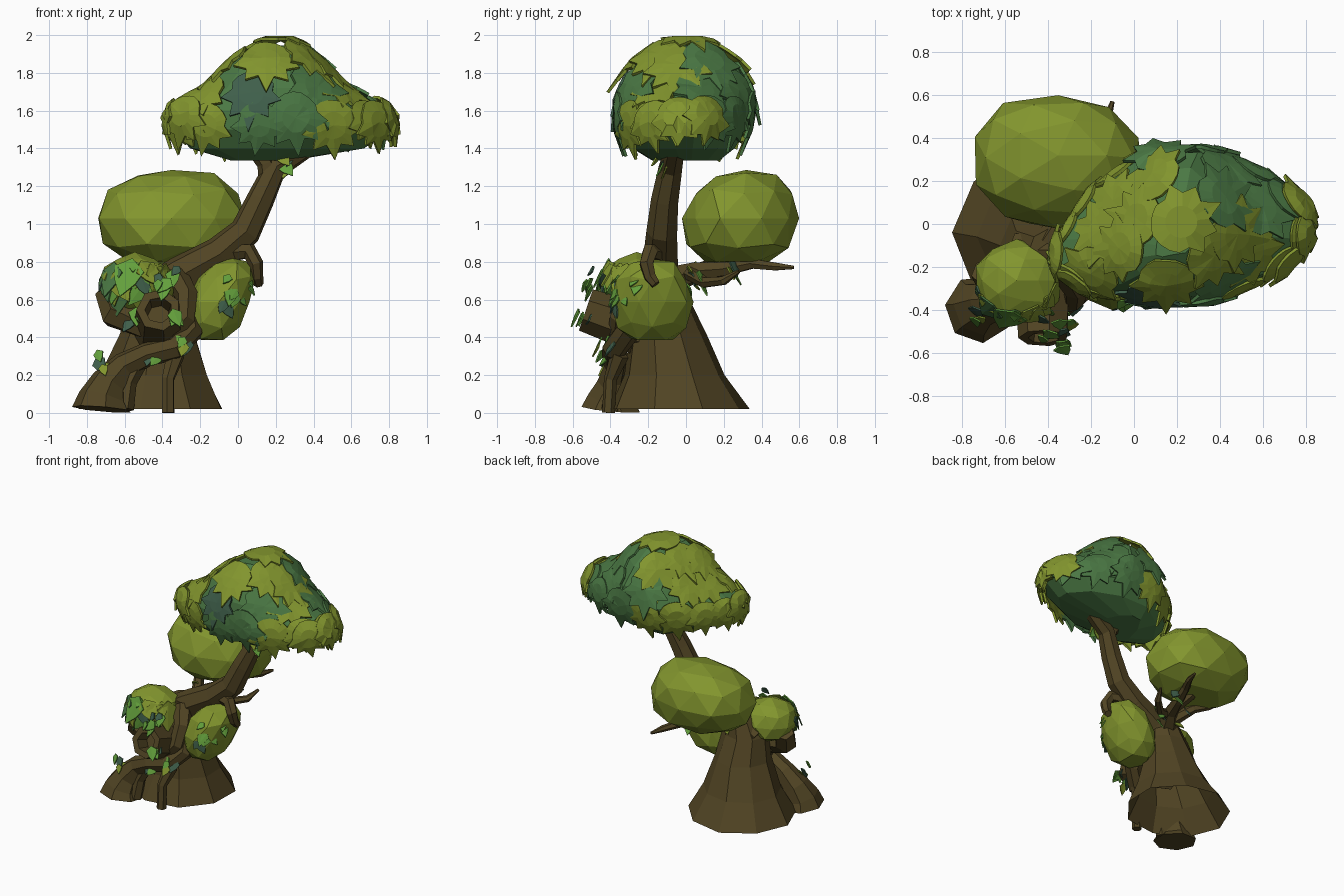
import bpy, bmesh, math, random
from mathutils import Vector as V
from mathutils.bvhtree import BVHTree

if "Cube" in bpy.data.objects:
    bpy.data.objects.remove(bpy.data.objects["Cube"])
random.seed(7)

def material(name, c):
    m = bpy.data.materials.new(name)
    m.diffuse_color = (*c, 1)
    m.use_nodes = True
    m.node_tree.nodes["Principled BSDF"].inputs["Base Color"].default_value = m.diffuse_color
    return m

BARK = material("bark brown", (.082, .058, .017))
OLIVE = material("olive leaf", (.223, .300, .027))
GREEN = material("mid green leaf", (.070, .190, .058))
TEAL = material("dark teal leaf", (.050, .115, .070))
BRIGHT = material("bright ivy", (.125, .350, .045))
LEAF_MATS = [OLIVE, GREEN, TEAL, BRIGHT]

def finish(bm, name, mats, recalc=True):
    if recalc:
        bmesh.ops.recalc_face_normals(bm, faces=bm.faces)
    me = bpy.data.meshes.new(name)
    bm.to_mesh(me)
    bm.free()
    for m in mats:
        me.materials.append(m)
    ob = bpy.data.objects.new(name, me)
    bpy.context.collection.objects.link(ob)
    return ob

def loft(rings, bottom=True):
    """Skin a stack of equal-sized point rings and cap the ends."""
    bm = bmesh.new()
    rows = [[bm.verts.new((p.x, p.y, max(p.z, 0))) for p in r] for r in rings]
    n = len(rows[0])
    for a, b in zip(rows, rows[1:]):
        for i in range(n):
            bm.faces.new((a[i], a[(i+1) % n], b[(i+1) % n], b[i]))
    if bottom:
        bm.faces.new(rows[0][::-1])
    bm.faces.new(rows[-1])
    bmesh.ops.recalc_face_normals(bm, faces=bm.faces)
    return bm

def tube(name, pts, sides=6, hollow=False):
    """Tapered limb through points (x, y, z, radius)."""
    P = [V(p[:3]) for p in pts]
    rings, u = [], None
    for i, p in enumerate(P):
        t = (P[min(i+1, len(P)-1)] - P[max(i-1, 0)]).normalized()
        if u is None:
            u = t.cross(V((0, 0, 1)) if abs(t.z) < .9 else V((0, 1, 0)))
        u = (u - t * u.dot(t)).normalized()
        w = t.cross(u)
        rings.append([p + (u * math.cos(a) + w * math.sin(a)) * pts[i][3]
                      for a in (2*math.pi*k/sides for k in range(sides))])
    if hollow:  # fold the rim inwards
        t = (P[-1] - P[-2]).normalized()
        for s, d in ((.62, 0), (.5, -.1)):
            rings.append([P[-1] + (q - P[-1]) * s + t * d for q in rings[len(P)-1]])
    return finish(loft(rings), name, [BARK])

def egg_rings(rows, sides, lean=0, pinch=0, jit=0):
    out = []
    for z, cx, cy, rx, ry in rows:
        r = []
        for k in range(sides):
            a = 2*math.pi*(k+.5)/sides
            c, s, j = math.cos(a), math.sin(a), 1 + random.uniform(-jit, jit)
            r.append(V((cx + rx*c*j, cy + ry*s*abs(s)**pinch*j - lean*min(c, 0)**2, z)))
        out.append(r)
    return out

# Flared trunk, open underneath
finish(loft(egg_rings([(.02, -.45, -.04, .395, .38), (.2, -.44, -.06, .285, .275),
                       (.42, -.42, -.1, .20, .205), (.6, -.42, -.13, .165, .15),
                       (.76, -.38, -.13, .11, .11)], 9, 0, 0, .03), False), "trunk", [BARK])

# Limbs, roots and branches
tube("leaning_branch", [(-.52, -.15, .58, .12), (-.3, -.14, .73, .105), (-.1, -.13, .84, .095),
     (.04, -.125, .96, .085), (.12, -.11, 1.13, .075), (.2, -.08, 1.3, .065), (.42, -.05, 1.44, .05)], 7)
tube("upper_fork", [(.16, -.09, 1.22, .05), (.15, -.09, 1.32, .05), (.08, -.08, 1.42, .05)])
tube("hook_branch", [(-.12, -.1, .79, .055), (-.02, -.15, .85, .05), (.06, -.19, .855, .045),
     (.095, -.21, .79, .04), (.1, -.19, .72, .034), (.11, -.16, .68, .026)])
tube("back_branch", [(-.38, -.08, .7, .08), (-.3, .06, .75, .055), (-.25, .2, .76, .04),
     (-.2, .35, .79, .03), (-.13, .47, .775, .024), (-.1, .57, .77, .01)])
tube("back_twig", [(-.28, .02, .74, .04), (-.16, .1, .69, .03), (-.06, .2, .7, .025), (-.02, .28, .75, .01)])
tube("side_twig", [(-.35, .0, .72, .05), (-.44, .15, .79, .035), (-.54, .2, .82, .025), (-.63, .2, .87, .01)])
tube("blob_support", [(-.28, .14, .75, .04), (-.32, .25, .81, .04), (-.36, .3, .9, .03)])
tube("hollow_stump", [(-.42, -.15, .4, .15), (-.42, -.34, .48, .13), (-.42, -.53, .545, .118)], 7, True)
tube("front_root", [(-.27, -.22, .58, .06), (-.25, -.31, .43, .065), (-.34, -.38, .34, .065),
     (-.48, -.38, .31, .065), (-.6, -.36, .25, .075), (-.68, -.37, .16, .1),
     (-.715, -.39, .08, .13), (-.72, -.395, .02, .16)], 7)
tube("hanging_root", [(-.33, -.35, .31, .05), (-.37, -.4, .18, .035), (-.37, -.41, 0, .035)])
tube("inner_root", [(-.52, -.36, .28, .05), (-.58, -.38, .16, .045), (-.6, -.4, .02, .05)])
tube("left_knot", [(-.35, -.3, .45, .07), (-.5, -.32, .47, .08), (-.65, -.29, .53, .09), (-.69, -.22, .64, .07)])
tube("right_knot", [(-.36, -.36, .42, .055), (-.28, -.35, .5, .055), (-.27, -.3, .62, .06), (-.33, -.2, .72, .07)])

# Faceted foliage blobs: centre, radii, x and y lean with height
BLOBS = {"back_foliage": ((-.35, .29, 1.043), (.39, .31, .243), 0, .1),
         "left_foliage": ((-.545, -.26, .7), (.19, .19, .152), 0, 0),
         "right_foliage": ((-.10, -.18, .603), (.165, .22, .217), .3, 0)}
for name, (c, r, lx, ly) in BLOBS.items():
    bm = bmesh.new()
    bmesh.ops.create_icosphere(bm, subdivisions=2, radius=1)
    for v in bm.verts:
        v.co = V([math.copysign(abs(q)**.9, q) for q in v.co]) * random.uniform(.94, 1.05)
        v.co.z = max(v.co.z, -.85)
    lo = [min(v.co[i] for v in bm.verts) for i in range(3)]
    hi = [max(v.co[i] for v in bm.verts) for i in range(3)]
    for v in bm.verts:
        q = [r[i]*(2*(v.co[i]-lo[i])/(hi[i]-lo[i]) - 1) for i in range(3)]
        v.co = V((c[0] + q[0] + lx*q[2], c[1] + q[1] + ly*q[2], c[2] + q[2]))
    finish(bm, name, [OLIVE])

# Canopy core
core = loft(egg_rings([(1.335, .12, 0, .16, .18), (1.40, .21, -.01, .47, .28), (1.5, .225, -.01, .59, .345),
                       (1.60, .21, -.01, .56, .36), (1.72, .2, 0, .37, .345), (1.85, .2, 0, .24, .27),
                       (1.945, .21, 0, .11, .14)], 12, .13, .35, .02))
bvh = BVHTree.FromBMesh(core)
finish(core, "canopy_core", [GREEN])

# Large lobed leaves draped over the canopy
drape = bmesh.new()
def big_leaf(origin, ray, size, off, mat, loose=.45):
    p, n, _, _ = bvh.ray_cast(V(origin), V(ray).normalized())
    down = V((p.x-.2, p.y, -1.2))
    down = (down - n*down.dot(n)).normalized()
    side = n.cross(down)
    N, rows = 18, []
    for f in (.55, 1):
        row = []
        for k in range(N):
            a = 2*math.pi*k/N
            lower = math.cos(a) > -.3
            r = ((1.1 if k % 2 == 0 else .74) if lower else .85) if f == 1 else .8
            if k == 0 and f == 1:
                r = 1.45
            q = p + (down*math.cos(a) + side*math.sin(a)) * r * f * size
            h, hn, _, _ = bvh.find_nearest(q)
            t = loose if lower else .25
            row.append(drape.verts.new(h.lerp(q, t) + hn.lerp(n, .5)*off*(1 if f < 1 else .85)))
        rows.append(row)
    mid = drape.verts.new(p + n*off)
    for k in range(N):
        j = (k+1) % N
        for f in (drape.faces.new((mid, rows[0][k], rows[0][j])),
                  drape.faces.new((rows[0][k], rows[1][k], rows[1][j], rows[0][j]))):
            f.material_index = mat

def leaf_colour(a, row):
    x, y = math.cos(a), math.sin(a)
    if row == 0:
        return 1 if x > .3 and y > .5 else 0
    if row == 1:
        if y < -.5 and -.75 < x < -.25:
            return 2
        return 1 if (x > .2 and y > -.1) or (x < .2 and y > .85) or (y < -.8 and x > -.3) else 0
    if abs(x) > .5 and y < .3:
        return 0
    return 0 if y > 0 and x < 0 and random.random() < .4 else 1

for row, (z, count, size, off) in enumerate([(1.85, 7, .165, .038), (1.70, 9, .165, .03), (1.54, 14, .15, .036)]):
    for k in range(count):
        a = 2*math.pi*(k + .5*row + random.uniform(-.15, .15))/count
        big_leaf((.2, -.03, z + random.uniform(-.03, .03)), (math.cos(a)*1.5, math.sin(a), 0),
                 size*random.uniform(.9, 1.12), off, leaf_colour(a, row))
# end clumps and crown
for ray in ((1, -.02, 0), (1, -.25, -.05), (1, .2, .02)):
    big_leaf((.2, -.03, 1.55), ray, .14, .07, 0)
for ray in ((-1, -.22, 0), (-1, -.45, .02)):
    big_leaf((.2, -.03, 1.57), ray, .14, .06, 0)
big_leaf((.22, .01, 1.6), (0, 0, 1), .17, .05, 0, .2)
ob = finish(drape, "canopy_leaves", LEAF_MATS, False)
mod = ob.modifiers.new("thickness", "SOLIDIFY")
mod.thickness = .016

# Small ivy leaves
ivy = bmesh.new()
def small_leaf(p, n, size, mat):
    n = n.normalized()
    t = V((random.uniform(-.8, .8), random.uniform(-.3, .3), -1))
    t = (t - n*t.dot(n)).normalized()
    s = n.cross(t)
    shape = [(-.5, 0, 0), (-.2, .42, -.04), (.2, .3, -.04), (.65, 0, -.03), (.2, -.3, -.04), (-.2, -.42, -.04)]
    v = [ivy.verts.new(p + (t*a + s*b + n*c)*size) for a, b, c in shape]
    for q in ((v[0], v[3], v[2], v[1]), (v[0], v[5], v[4], v[3])):
        ivy.faces.new(q).material_index = mat

def on_blob(name, count, size, lo, hi, ymax, mats):
    c, r, lx, _ = BLOBS[name]
    done = 0
    while done < count:
        d = V([random.gauss(0, 1) for _ in range(3)]).normalized()
        if lo < d.z < hi and d.y < ymax:
            q = V([c[i] + r[i]*d[i]*1.03 for i in range(3)]) + V((lx*r[2]*d.z, 0, 0))
            small_leaf(q, d + V((0, 0, .25)), size*random.uniform(.8, 1.2), random.choice(mats))
            done += 1
on_blob("left_foliage", 12, .17, -.6, .35, -.35, (0, 3, 0, 3, 1))
on_blob("left_foliage", 10, .085, -.7, .6, -.3, (3, 0, 2))
on_blob("right_foliage", 11, .075, -.3, .5, -.3, (3, 0, 2, 3))
# clusters: x, y, z, spread, count
for x, y, z, s, n in [(-.36, -.47, .7, .07, 7), (-.34, -.56, .48, .04, 4), (-.55, -.43, .5, .05, 3),
                      (-.7, -.42, .27, .04, 4), (-.46, -.45, .3, .04, 4), (-.3, -.44, .35, .04, 4),
                      (.26, -.14, 1.33, .04, 5), (-.2, .06, .7, .06, 5), (-.4, .1, .72, .06, 3),
                      (-.2, .25, .76, .04, 3)]:
    for _ in range(n):
        d = V([random.uniform(-1, 1) for _ in range(3)])
        small_leaf(V((x, y, z)) + d*s, V((d.x*.6, -1 if y < 0 else .8, .5)), random.uniform(.06, .1),
                   random.choice((0, 3, 3, 3, 2)))
ob = finish(ivy, "ivy_leaves", LEAF_MATS, False)
mod = ob.modifiers.new("thickness", "SOLIDIFY")
mod.thickness = .008
